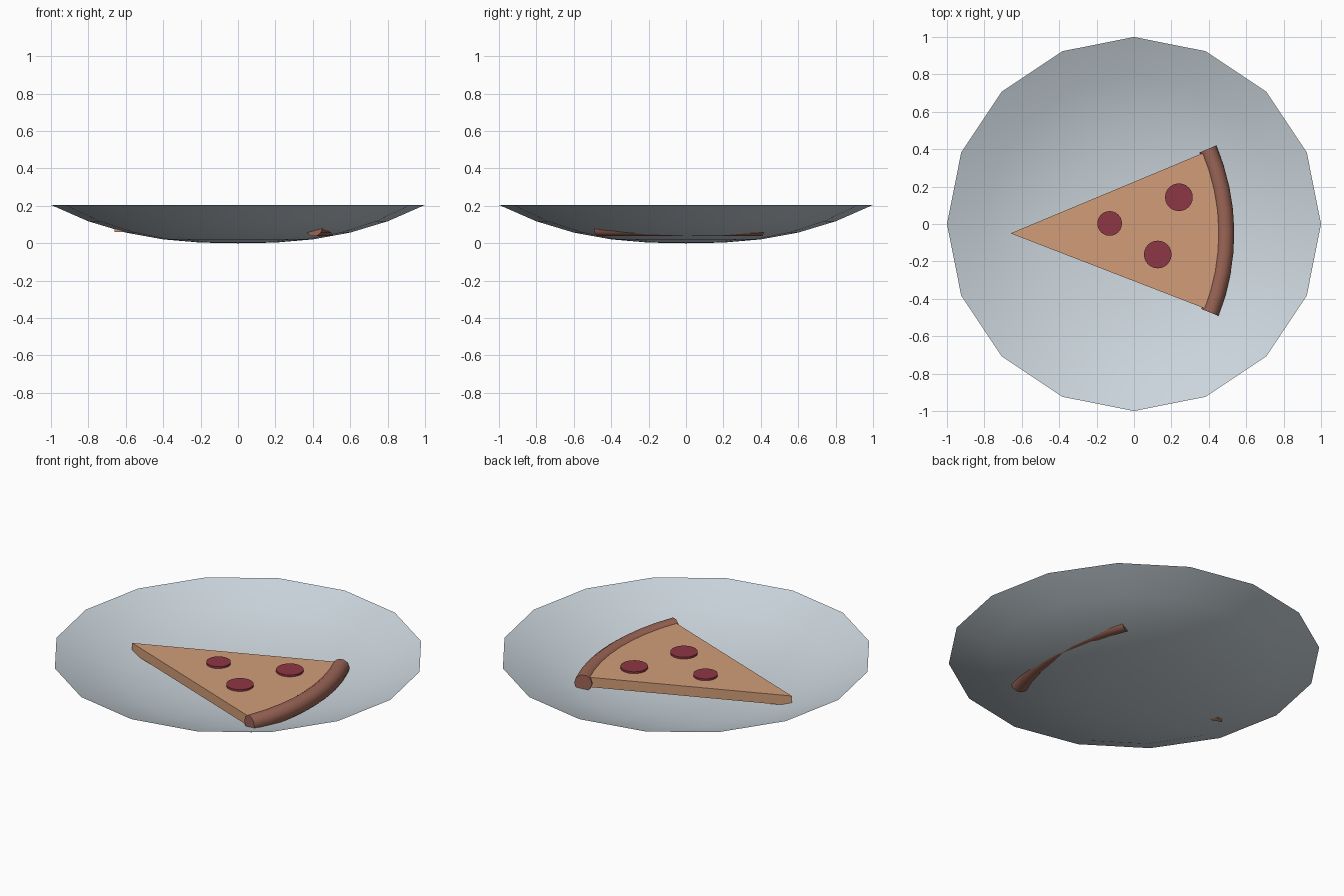
import bpy, bmesh, math
from mathutils import Vector

if "Cube" in bpy.data.objects:
    bpy.data.objects.remove(bpy.data.objects["Cube"])

TIP = Vector((-0.66, -0.05))
TURN = math.radians(0.75)


def material(name, rgb):
    m = bpy.data.materials.new(name)
    m.diffuse_color = (*rgb, 1)
    m.use_nodes = True
    m.node_tree.nodes["Principled BSDF"].inputs["Base Color"].default_value = m.diffuse_color
    return m


china = material("pale grey china", (0.60, 0.67, 0.72))
cheese = material("baked cheese", (0.64, 0.335, 0.19))
crust_brown = material("crust brown", (0.33, 0.13, 0.093))
dark_red = material("dark red", (0.27, 0.038, 0.058))


def finish(name, bm, mat, smooth=None, fix_normals=True):
    if fix_normals:
        bmesh.ops.recalc_face_normals(bm, faces=bm.faces)
    me = bpy.data.meshes.new(name)
    bm.to_mesh(me)
    bm.free()
    me.materials.append(mat)
    ob = bpy.data.objects.new(name, me)
    bpy.context.collection.objects.link(ob)
    if smooth:
        bpy.context.view_layer.objects.active = ob
        ob.select_set(True)
        bpy.ops.object.shade_smooth_by_angle(angle=math.radians(smooth))
        ob.select_set(False)
    return ob


def polar(r, a):
    return TIP + r * Vector((math.cos(a + TURN), math.sin(a + TURN)))


# plate: thin 16-sided dish, steeper towards the rim
bm = bmesh.new()
n = 16
centre = bm.verts.new((0, 0, 0))
prev = None
for r in (0.2, 0.4, 0.6, 0.8, 1.0):
    z = 0.205 * r ** 2.5
    ring = [bm.verts.new((r * math.cos(2 * math.pi * i / n),
                          r * math.sin(2 * math.pi * i / n), z)) for i in range(n)]
    for i in range(n):
        j = (i + 1) % n
        if prev:
            bm.faces.new((prev[i], ring[i], ring[j], prev[j]))
        else:
            bm.faces.new((centre, ring[i], ring[j]))
    prev = ring
finish("plate", bm, china, smooth=40, fix_normals=False)

# slice: wedge with a curved back edge, extruded upwards
bm = bmesh.new()
half = math.radians(21.9)
steps = 8
outline = [TIP] + [polar(1.14, -half + 2 * half * i / steps) for i in range(steps + 1)]
base = bm.faces.new([bm.verts.new((p.x, p.y, 0.06)) for p in outline])
top = bmesh.ops.extrude_face_region(bm, geom=[base])["geom"]
bmesh.ops.translate(bm, vec=(0, 0, 0.058),
                    verts=[g for g in top if isinstance(g, bmesh.types.BMVert)])
finish("pizza_slice", bm, cheese)

# crust: round bar swept along the back edge
bm = bmesh.new()
half = math.radians(22.4)
sides, tube = 10, 0.049
rings = []
for i in range(steps + 1):
    a = -half + 2 * half * i / steps
    ring = []
    for k in range(sides):
        t = 2 * math.pi * k / sides
        p = polar(1.147 + tube * math.cos(t), a)
        ring.append(bm.verts.new((p.x, p.y, 0.085 + tube * math.sin(t))))
    rings.append(ring)
for a, b in zip(rings, rings[1:]):
    for k in range(sides):
        j = (k + 1) % sides
        bm.faces.new((a[k], a[j], b[j], b[k]))
bm.faces.new(rings[0])
bm.faces.new(rings[-1])
finish("crust", bm, crust_brown, smooth=50)

# pepperoni: three thin discs on the cheese
for i, (x, y, r) in enumerate(((-0.13, 0.003, 0.066), (0.24, 0.143, 0.074),
                               (0.127, -0.163, 0.074))):
    bm = bmesh.new()
    bmesh.ops.create_cone(bm, cap_ends=True, segments=24, radius1=r, radius2=r, depth=0.018)
    bmesh.ops.translate(bm, vec=(x, y, 0.12), verts=bm.verts)
    finish(f"pepperoni_{i + 1}", bm, dark_red, smooth=40)
